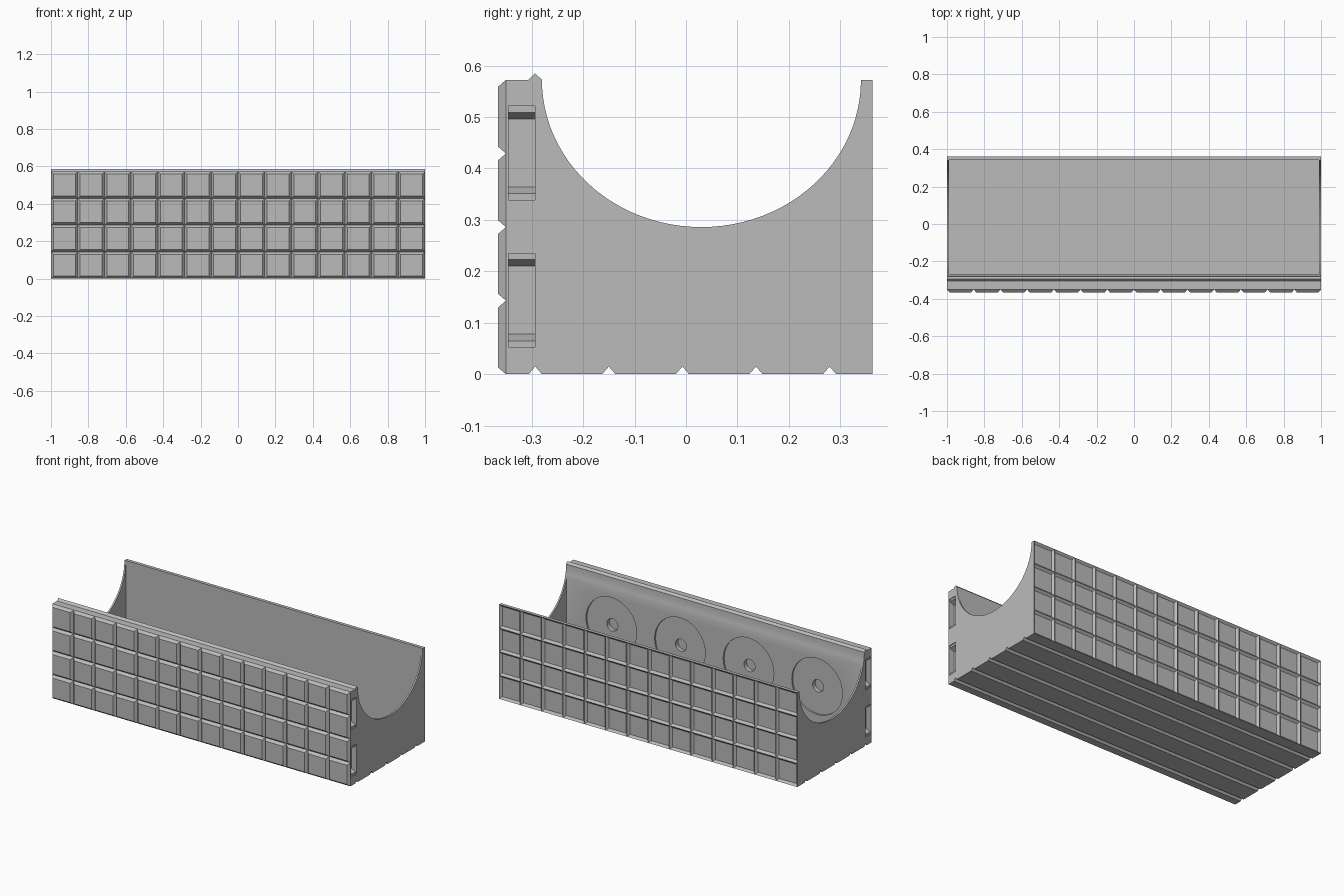
import bpy, bmesh, math
from mathutils import Vector

if "Cube" in bpy.data.objects:
    bpy.data.objects.remove(bpy.data.objects["Cube"])

H, TOP = 1.0, 0.572            # half length, wall height
FRONT, BACK = -0.35, 0.35      # plain wall planes
COLS, ROWS = 14, 4
PX, PZ = 2 * H / COLS, TOP / ROWS
G = 0.013                      # half width of grooves and ribs

grey = bpy.data.materials.new("plain_grey")
grey.use_nodes = True
grey.diffuse_color = (0.5, 0.5, 0.5, 1)
grey.node_tree.nodes["Principled BSDF"].inputs["Base Color"].default_value = (0.5, 0.5, 0.5, 1)


def finish(name, bm):
    bmesh.ops.recalc_face_normals(bm, faces=bm.faces)
    mesh = bpy.data.meshes.new(name)
    bm.to_mesh(mesh)
    bm.free()
    mesh.materials.append(grey)
    obj = bpy.data.objects.new(name, mesh)
    bpy.context.collection.objects.link(obj)
    return obj


def prism(bm, points, shift):
    """Extrude a closed outline by a shift vector."""
    face = bm.faces.new([bm.verts.new(p) for p in points])
    res = bmesh.ops.extrude_face_region(bm, geom=[face], use_keep_orig=True)
    moved = [v for v in res["geom"] if isinstance(v, bmesh.types.BMVert)]
    bmesh.ops.translate(bm, verts=moved, vec=Vector(shift))


def cut(target, bm):
    """Subtract a helper solid and discard it."""
    tool = finish("cutter", bm)
    tool.hide_render = True
    mod = target.modifiers.new("cut", "BOOLEAN")
    mod.operation, mod.solver, mod.object = "DIFFERENCE", "EXACT", tool
    bpy.context.view_layer.objects.active = target
    bpy.ops.object.modifier_apply(modifier=mod.name)
    bpy.data.objects.remove(tool)


# Body: side outline with bottom grooves, top ridge and elliptical trough
outline = [(FRONT, 0)]
for i in range(5):
    y = -0.293 + i * PZ
    outline += [(y - G, 0), (y, 0.015), (y + G, 0)]
outline += [(BACK, 0), (BACK, TOP)]
for i in range(49):
    a = math.pi * i / 48
    outline.append((0.03 + 0.31 * math.cos(a), TOP - 0.286 * math.sin(a)))
outline += [(-0.293, TOP + G), (-0.306, TOP), (FRONT, TOP)]
bm = bmesh.new()
prism(bm, [(-H, y, z) for y, z in outline], (2 * H, 0, 0))
body = finish("block_body", bm)

# Hollow inside, leaving thin end plates
bm = bmesh.new()
inner = 0.99
prism(bm, [(-inner, -0.27, 0.025), (-inner, 0.342, 0.025),
           (-inner, 0.342, 0.7), (-inner, -0.27, 0.7)], (2 * inner, 0, 0))
cut(body, bm)

# Round recesses with a centre hole inside the front wall
for radius, depth in ((0.17, 0.01), (0.037, 0.035)):
    bm = bmesh.new()
    for x in (-0.69, -0.23, 0.23, 0.69):
        ring = [(x + radius * math.cos(math.tau * k / 40), -0.25,
                 TOP / 2 + radius * math.sin(math.tau * k / 40)) for k in range(40)]
        prism(bm, ring, (0, -0.02 - depth, 0))
    cut(body, bm)

# Connector pockets in both ends of the front wall
bm = bmesh.new()
pocket = [(1.02, 0.182), (0.995, 0.182), (0.995, 0.17), (0.965, 0.157),
          (0.965, 0.025), (0.995, 0.012), (0.995, 0), (1.02, 0)]
for side in (-1, 1):
    for z0 in (0.053, 0.339):
        prism(bm, [(side * x, -0.345, z0 + z) for x, z in pocket], (0, 0.052, 0))
cut(body, bm)

# Front tiles with sloped edges
bm = bmesh.new()
for c in range(COLS):
    for r in range(ROWS):
        x0, z0 = -H + c * PX, r * PZ
        rings = []
        for y, m in ((FRONT, 0), (-0.365, G)):
            rings.append([bm.verts.new(p) for p in (
                (x0 + m, y, z0 + m), (x0 + PX - m, y, z0 + m),
                (x0 + PX - m, y, z0 + PZ - m), (x0 + m, y, z0 + PZ - m))])
        base, face = rings
        bm.faces.new(base)
        bm.faces.new(face)
        for k in range(4):
            n = (k + 1) % 4
            bm.faces.new((base[k], base[n], face[n], face[k]))
finish("front_tiles", bm)


# Back ribs: triangular grid, half ribs on the border
def rib_section(pos, low, high):
    left, right = max(pos - G, low), min(pos + G, high)
    section = [(left, BACK), (right, BACK), (pos, 0.362)]
    return section


bm = bmesh.new()
for c in range(COLS + 1):
    prism(bm, [(x, y, 0) for x, y in rib_section(-H + c * PX, -H, H)], (0, 0, TOP))
for r in range(ROWS + 1):
    prism(bm, [(-H, y, z) for z, y in rib_section(r * PZ, 0, TOP)], (2 * H, 0, 0))
finish("back_ribs", bm)

# Smooth the trough and recess curves only
bpy.ops.object.select_all(action="DESELECT")
body.select_set(True)
bpy.context.view_layer.objects.active = body
bpy.ops.object.shade_smooth_by_angle(angle=math.radians(20))
